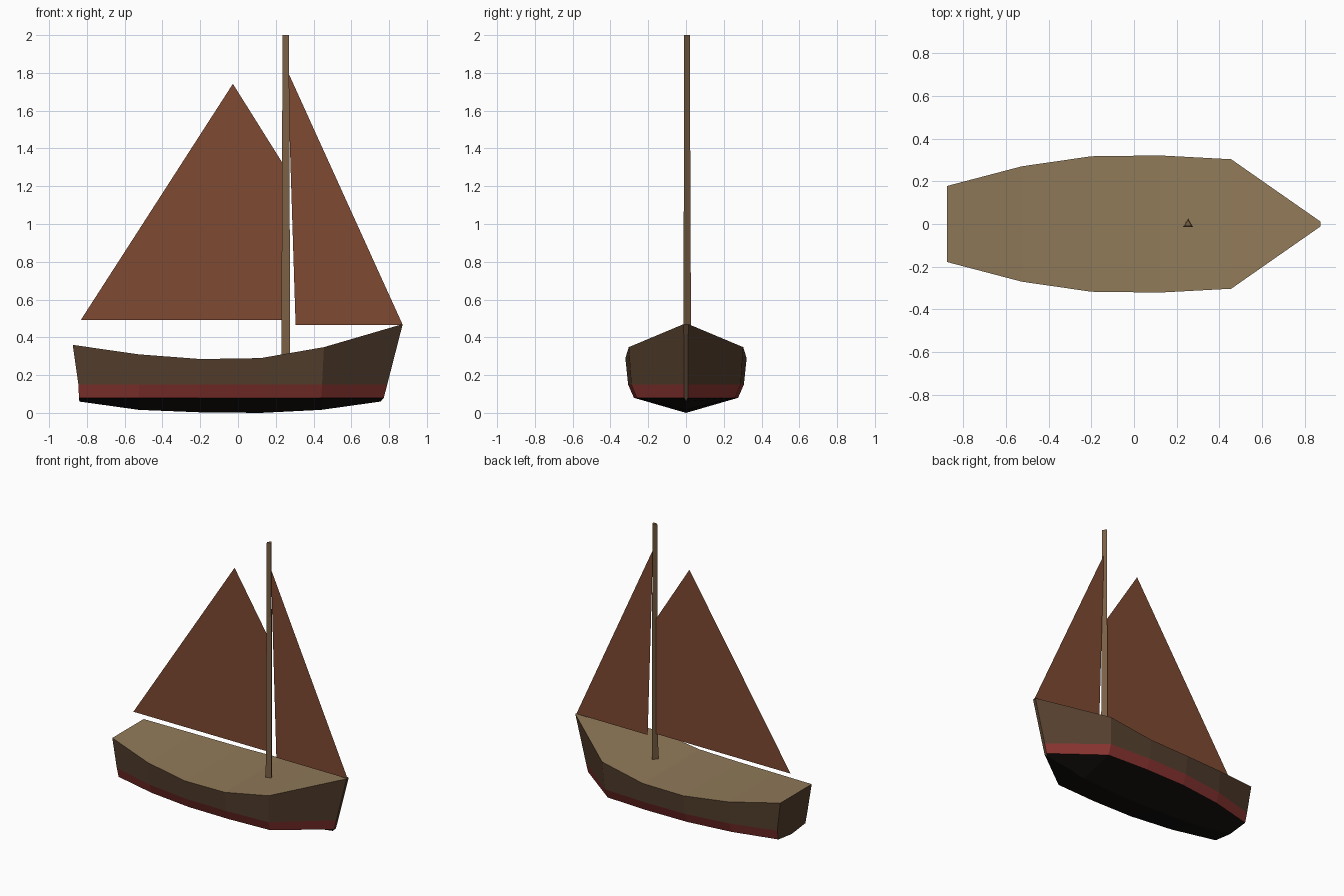
import bpy, bmesh, math

if "Cube" in bpy.data.objects:
    bpy.data.objects.remove(bpy.data.objects["Cube"])


def material(name, rgb):
    m = bpy.data.materials.new(name)
    m.diffuse_color = (*rgb, 1)
    m.use_nodes = True
    m.node_tree.nodes["Principled BSDF"].inputs["Base Color"].default_value = m.diffuse_color
    return m


BROWN = material("brown_planks", (0.09, 0.05, 0.027))
RED = material("red_band", (0.25, 0.035, 0.03))
BLACK = material("black_bottom", (0.007, 0.006, 0.005))
TAN = material("tan_deck", (0.28, 0.195, 0.1))
WOOD = material("mast_wood", (0.2, 0.12, 0.06))
CLOTH = material("sail_cloth", (0.21, 0.068, 0.032))


def make_object(name, verts, faces, mats, indices=None):
    mesh = bpy.data.meshes.new(name)
    mesh.from_pydata(verts, [], faces)
    for m in mats:
        mesh.materials.append(m)
    if indices:
        mesh.polygons.foreach_set("material_index", indices)
    bm = bmesh.new()
    bm.from_mesh(mesh)
    if len(faces) > 1:
        bmesh.ops.recalc_face_normals(bm, faces=bm.faces)
    bm.to_mesh(mesh)
    bm.free()
    ob = bpy.data.objects.new(name, mesh)
    bpy.context.collection.objects.link(ob)
    return ob


# Hull stations: x at sheer, band, chine, keel; half width; sheer z; keel z
stations = [
    (-0.875, -0.845, -0.842, -0.84, 0.178, 0.36, 0.06),
    (-0.525, -0.525, -0.525, -0.525, 0.270, 0.31, 0.016),
    (-0.20, -0.20, -0.20, -0.20, 0.317, 0.285, 0.003),
    (0.12, 0.12, 0.12, 0.12, 0.321, 0.29, 0.0),
    (0.455, 0.445, 0.44, 0.44, 0.303, 0.348, 0.016),
    (0.872, 0.79, 0.772, 0.755, 0.012, 0.47, 0.06),
]
verts = []
for xs, xb, xc, xk, w, zs, zk in stations:
    half = [(xs, w, zs), (xb, w * 0.955, 0.15), (xc, w * 0.86, 0.08)]
    verts += half + [(xk, 0, zk)] + [(x, -y, z) for x, y, z in reversed(half)]

# Seven points per section: planks, band and bottom on both sides
faces, slots = [], []
n = 7
for s in range(len(stations) - 1):
    for k, slot in enumerate((0, 1, 2, 2, 1, 0)):
        a = s * n + k
        faces.append((a, a + 1, a + n + 1, a + n))
        slots.append(slot)
    faces.append((s * n, s * n + n, s * n + 2 * n - 1, s * n + n - 1))  # deck
    slots.append(3)
last = (len(stations) - 1) * n
faces += [tuple(range(n)), tuple(range(last, last + n))]  # transom and stem
slots += [0, 0]
make_object("hull", verts, faces, [BROWN, RED, BLACK, TAN], slots)

# Three-sided tapered mast
ring = []
for r, z in ((0.027, 0.29), (0.02, 2.0)):
    for i in range(3):
        a = math.pi / 2 + i * math.tau / 3
        ring.append((0.253 + r * math.cos(a), r * math.sin(a), z))
make_object("mast", ring,
            [(0, 1, 2), (3, 4, 5), (0, 1, 4, 3), (1, 2, 5, 4), (2, 0, 3, 5)], [WOOD])


# Flat sails on the centre line
def sail(name, outline):
    make_object(name, [(x, 0, z) for x, z in outline], [tuple(range(len(outline)))], [CLOTH])


sail("main_sail", [(-0.832, 0.492), (0.25, 0.492), (0.25, 1.30), (-0.027, 1.742)])
sail("jib_sail", [(0.305, 0.466), (0.872, 0.466), (0.262, 1.81)])
